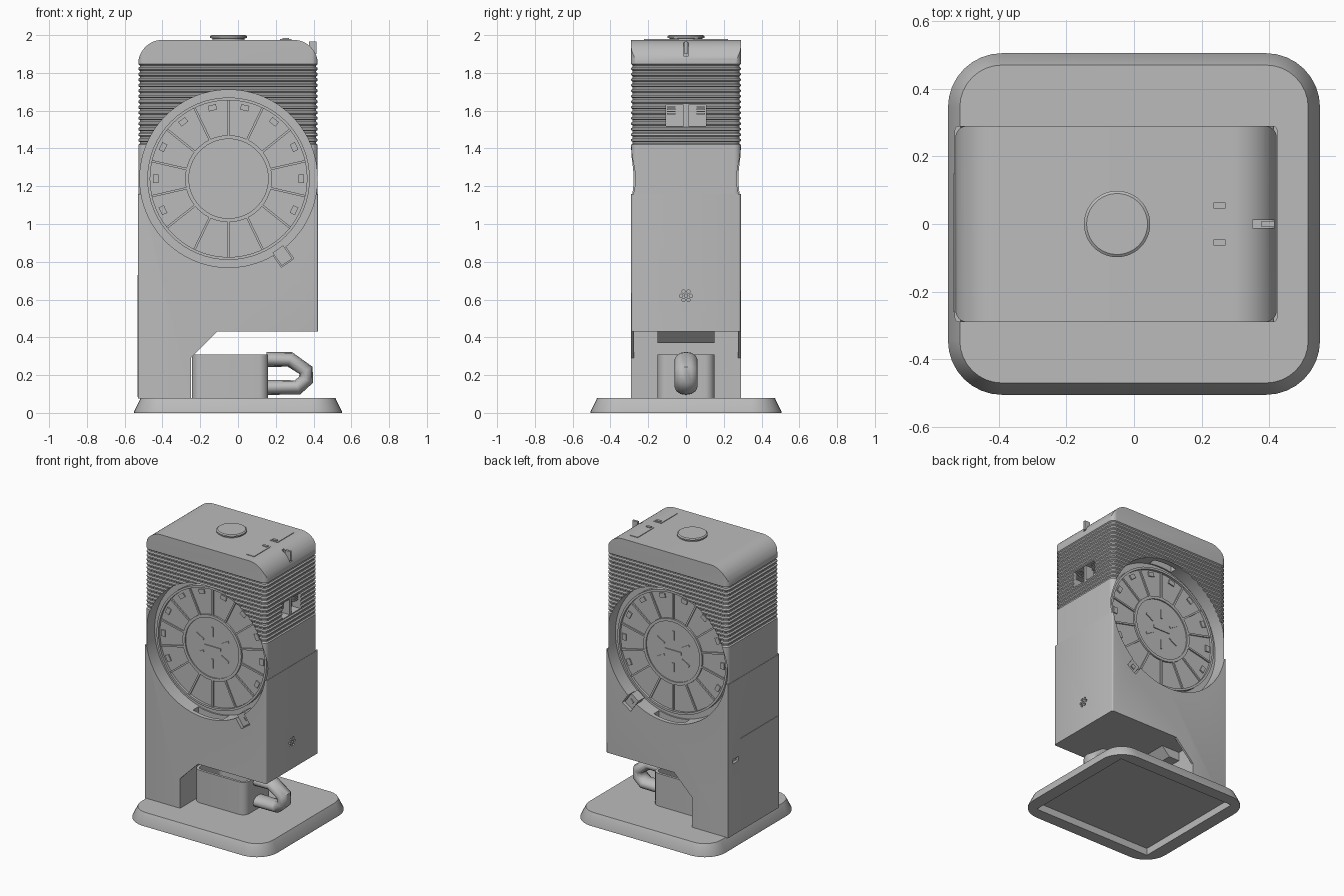
import bpy, bmesh
from math import sin, cos, pi, radians, sqrt
from mathutils import Vector, Matrix

cube = bpy.data.objects.get("Cube")
if cube:
    bpy.data.objects.remove(cube, do_unlink=True)

GREY = (0.5, 0.5, 0.5, 1)
grey = bpy.data.materials.new("plain grey")
grey.use_nodes = True
grey.diffuse_color = GREY
bsdf = next(n for n in grey.node_tree.nodes if n.type == 'BSDF_PRINCIPLED')
bsdf.inputs["Base Color"].default_value = GREY
bsdf.inputs["Roughness"].default_value = 0.6


def finish(name, bm):
    bmesh.ops.recalc_face_normals(bm, faces=bm.faces)
    me = bpy.data.meshes.new(name)
    bm.to_mesh(me)
    bm.free()
    ob = bpy.data.objects.new(name, me)
    bpy.context.collection.objects.link(ob)
    me.materials.append(grey)
    return ob


def smooth(ob, angle=30):
    bpy.ops.object.select_all(action='DESELECT')
    bpy.context.view_layer.objects.active = ob
    ob.select_set(True)
    bpy.ops.object.shade_smooth_by_angle(angle=radians(angle))


def loft(bm, rings):
    """Skin a stack of equal-length point rings and cap both ends."""
    loops = [[bm.verts.new(p) for p in r] for r in rings]
    n = len(loops[0])
    for a, b in zip(loops, loops[1:]):
        for i in range(n):
            j = (i + 1) % n
            bm.faces.new((a[i], a[j], b[j], b[i]))
    bm.faces.new(loops[0])
    bm.faces.new(loops[-1])


def add_box(bm, x, y, z, m=Matrix()):
    """Box from three (low, high) ranges."""
    lo, hi = zip(x, y, z)
    c = (Vector(lo) + Vector(hi)) / 2
    s = Vector(hi) - Vector(lo)
    bmesh.ops.create_cube(bm, size=1, matrix=m @ Matrix.Translation(c) @ Matrix.Diagonal((*s, 1)))


def box(name, x, y, z):
    bm = bmesh.new()
    add_box(bm, x, y, z)
    return finish(name, bm)


def prism(name, outline, y0, y1):
    """Extrude an (x, z) outline along y."""
    bm = bmesh.new()
    loft(bm, [[(x, y, z) for x, z in outline] for y in (y0, y1)])
    return finish(name, bm)


def rounded(cx, hx, hy, r, z, inset=0, steps=8):
    pts = []
    for k, (sx, sy) in enumerate(((1, 1), (-1, 1), (-1, -1), (1, -1))):
        for i in range(steps + 1):
            a = (k + i / steps) * pi / 2
            pts.append((cx + sx * (hx - inset - r) + r * cos(a),
                        sy * (hy - inset - r) + r * sin(a), z))
    return pts


def lathe(bm, profile, centre, axis, n=64):
    """Turn (radius, height) pairs round the y or z axis."""
    def point(r, h, a):
        v = (r * cos(a), h, r * sin(a)) if axis == 'y' else (r * cos(a), r * sin(a), h)
        return Vector(centre) + Vector(v)
    loft(bm, [[point(r, h, 2 * pi * i / n) for i in range(n)] for r, h in profile])


def boolean(ob, cutter, op='DIFFERENCE'):
    mod = ob.modifiers.new("cut", 'BOOLEAN')
    mod.operation, mod.object, mod.solver = op, cutter, 'EXACT'
    deps = bpy.context.evaluated_depsgraph_get()
    me = bpy.data.meshes.new_from_object(ob.evaluated_get(deps))
    ob.modifiers.clear()
    ob.data = me
    bpy.data.objects.remove(cutter, do_unlink=True)


CX, HX, HY, TOP, SEAM = -0.053, 0.475, 0.29, 1.975, 1.16
HUB = Vector((-0.05, 0, 1.24))


def clock(deg):
    """Frame at the dial centre, its z axis turned clockwise from the top."""
    return Matrix.Translation(HUB) @ Matrix.Rotation(radians(deg), 4, 'Y')


# Base plate with a hollow underside
bm = bmesh.new()
loft(bm, [rounded(0, 0.55, 0.505, 0.16, 0), rounded(0, 0.55, 0.505, 0.16, 0.008),
          rounded(0, 0.515, 0.47, 0.125, 0.08)])
base = finish("base_plate", bm)
boolean(base, box("base_hollow", (-0.46, 0.46), (-0.42, 0.42), (-0.1, 0.05)))
smooth(base)

# Upper housing: ribbed rounded column trimmed by an arched front outline
bm = bmesh.new()
rings = [rounded(CX, HX, HY, 0.035, SEAM)]
for i in range(15):
    z = 1.42 + 0.029 * i
    rings += [rounded(CX, HX, HY, 0.035, z + dz, inset)
              for dz, inset in ((0, 0), (0.006, 0.008), (0.014, 0.008), (0.02, 0))]
rings.append(rounded(CX, HX, HY, 0.035, TOP + 0.1))
loft(bm, rings)
upper = finish("upper_housing", bm)
R = 0.13
arch = [(CX - HX - 0.001, 1), (CX + HX + 0.001, 1)]
for k, side in ((0, 1), (1, -1)):
    for i in range(13):
        a = (k + i / 12) * pi / 2
        arch.append((CX + side * (HX + 0.001 - R) + R * cos(a), TOP - R + R * sin(a)))
boolean(upper, prism("arch", arch, -0.5, 0.5), 'INTERSECT')

# Lower housing: column and overhang
L, RT = CX - HX - 0.002, CX + HX + 0.002
bm = bmesh.new()
loft(bm, [rounded(CX, HX + 0.002, HY, 0.012, z, 0, 3) for z in (0.075, SEAM)])
lower = finish("lower_housing", bm)
boolean(lower, box("cup_bay", (-0.25, 0.6), (-0.4, 0.4), (0, 0.43)))

# Gusset skins at the front and back of the bay, and the sloped spout
for s, name in ((-1, "front_gusset"), (1, "back_gusset")):
    prism(name, [(-0.26, 0.29), (-0.25, 0.29), (-0.11, 0.43), (-0.26, 0.43)],
          s * HY, s * (HY - 0.014))
prism("spout", [(-0.251, 0.37), (-0.17, 0.37), (-0.11, 0.431), (-0.251, 0.431)], -0.15, 0.15)


# Dial recesses, wall openings and tab notches through both housings
def recess(s):
    bm = bmesh.new()
    lathe(bm, [(0.47, s * 0.19), (0.47, s * 0.4)], HUB, 'y', 96)
    return finish("recess", bm)


def wall_opening(s, deg, w, r1, depth):
    bm = bmesh.new()
    add_box(bm, (-w, w), sorted((s * depth[0], s * depth[1])), (0.4, r1), clock(deg))
    return finish("opening", bm)


for s in (-1, 1):
    for part in (upper, lower):
        boolean(part, recess(s))
    boolean(upper, wall_opening(s, 0, 0.09, 0.52, (0.2, 0.25)))
    boolean(lower, wall_opening(s, 180, 0.12, 0.53, (0.2, 0.26)))
    boolean(lower, wall_opening(s, 145, 0.04, 0.545, (0.22, 0.4)))

# Side window, top slots, speaker holes and socket
boolean(upper, box("window_cut", (0.35, 0.6), (-0.105, 0.105), (1.52, 1.63)))
boolean(upper, box("slot_cut", (0.35, 0.5), (-0.012, 0.012), (1.89, 2.1)))
boolean(upper, box("notch_cut", (-0.47, -0.462), (-0.018, 0.018), (1.96, 2.1)))
boolean(lower, box("socket_cut", (-0.6, -0.51), (0.17, 0.23), (0.58, 0.61)))
bm = bmesh.new()
for i in range(7):
    d = 0.026 if i else 0
    c = Vector((0.44, d * cos(i * pi / 3), 0.62 + d * sin(i * pi / 3)))
    m = Matrix.Translation(c) @ Matrix.Rotation(pi / 2, 4, 'Y')
    bmesh.ops.create_cone(bm, cap_ends=True, segments=12, radius1=0.009, radius2=0.009,
                          depth=0.08, matrix=m)
boolean(lower, finish("speaker_cut", bm))
smooth(upper)
smooth(lower)

# Slats and divider in the side window
bm = bmesh.new()
add_box(bm, (0.34, 0.41), (-0.012, 0.012), (1.515, 1.635))
for s in (-1, 1):
    for k in range(4):
        add_box(bm, (0.34, 0.4), sorted((s * 0.055, s * 0.1)), (1.58 + 0.012 * k, 1.587 + 0.012 * k))
finish("window_slats", bm)
box("slot_lever", (0.375, 0.415), (-0.008, 0.008), (1.9, 1.965))

# Dials: turned disc, ribs, markers, hub slots and release tab
for s, side in ((-1, "front"), (1, "back")):
    bm = bmesh.new()
    lathe(bm, [(r, s * y) for r, y in ((0.43, 0.185), (0.43, 0.225), (0.415, 0.225), (0.415, 0.208),
                                       (0.23, 0.208), (0.23, 0.22), (0.21, 0.22), (0.21, 0.212))],
          HUB, 'y')
    smooth(finish(side + "_dial", bm))
    span = lambda a, b: sorted((s * a, s * b))
    bm = bmesh.new()
    for k in range(14):
        add_box(bm, (-0.006, 0.006), span(0.2, 0.217), (0.225, 0.42), clock(k * 360 / 14))
        if k not in (5, 6, 7, 8):
            add_box(bm, (-0.022, 0.022), span(0.2, 0.216), (0.37, 0.4), clock((k + 0.5) * 360 / 14))
    finish(side + "_dial_ribs", bm)
    bm = bmesh.new()
    for k in range(6):
        add_box(bm, (-0.007, 0.007), span(0.205, 0.218), (0.08, 0.145), clock(k * 60))
    add_box(bm, (-0.065, 0.065), span(0.205, 0.218), (-0.01, 0.01), clock(0))
    finish(side + "_hub_marks", bm)
    bm = bmesh.new()
    add_box(bm, (-0.034, 0.034), span(0.2, 0.27), (0.455, 0.54), clock(145))
    add_box(bm, (-0.014, 0.014), span(0.26, 0.277), (0.485, 0.513), clock(145))
    finish(side + "_release_tab", bm)

# Top knob
bm = bmesh.new()
lathe(bm, [(0.085, 1.97), (0.085, 1.982), (0.098, 1.985), (0.098, 1.994), (0.09, 2.0)], (-0.05, 0, 0), 'z')
smooth(finish("top_knob", bm))

# Top buttons with indicators
for s, name in ((-1, "front_button"), (1, "back_button")):
    bm = bmesh.new()
    add_box(bm, (0.222, 0.283), sorted((s * 0.04, s * 0.223)), (1.965, 1.979))
    add_box(bm, (0.235, 0.27), sorted((s * 0.046, s * 0.064)), (1.97, 1.985))
    finish(name, bm)

# Thin service panel on the right side
bm = bmesh.new()
add_box(bm, (L - 0.003, L + 0.01), (-0.26, 0.15), (0.085, 0.73))
finish("service_panel", bm)

# Cup: open rounded box
bm = bmesh.new()
cup_x, cup_h = -0.042, 0.202
loft(bm, [rounded(cup_x, cup_h, 0.15, 0.05, 0.08), rounded(cup_x, cup_h, 0.15, 0.05, 0.31),
          rounded(cup_x, cup_h - 0.018, 0.132, 0.035, 0.31),
          rounded(cup_x, cup_h - 0.018, 0.132, 0.035, 0.1)])
smooth(finish("cup", bm))

# Cup handle: wide oval tube on a bent path
curve = bpy.data.curves.new("cup_handle", 'CURVE')
curve.dimensions = '3D'
curve.bevel_depth = 0.04
curve.bevel_resolution = 4
path = [(0.15, 0.283), (0.275, 0.283), (0.36, 0.225), (0.36, 0.175), (0.315, 0.135), (0.15, 0.135)]
spline = curve.splines.new('POLY')
spline.points.add(len(path) - 1)
for p, (x, z) in zip(spline.points, path):
    p.co = (x, 0, z, 1)
tube = bpy.data.objects.new("handle_path", curve)
bpy.context.collection.objects.link(tube)
me = bpy.data.meshes.new_from_object(tube.evaluated_get(bpy.context.evaluated_depsgraph_get()))
bpy.data.objects.remove(tube, do_unlink=True)
me.transform(Matrix.Diagonal((1, 1.5, 1, 1)))
me.materials.clear()
me.materials.append(grey)
handle = bpy.data.objects.new("cup_handle", me)
bpy.context.collection.objects.link(handle)
smooth(handle, 50)
